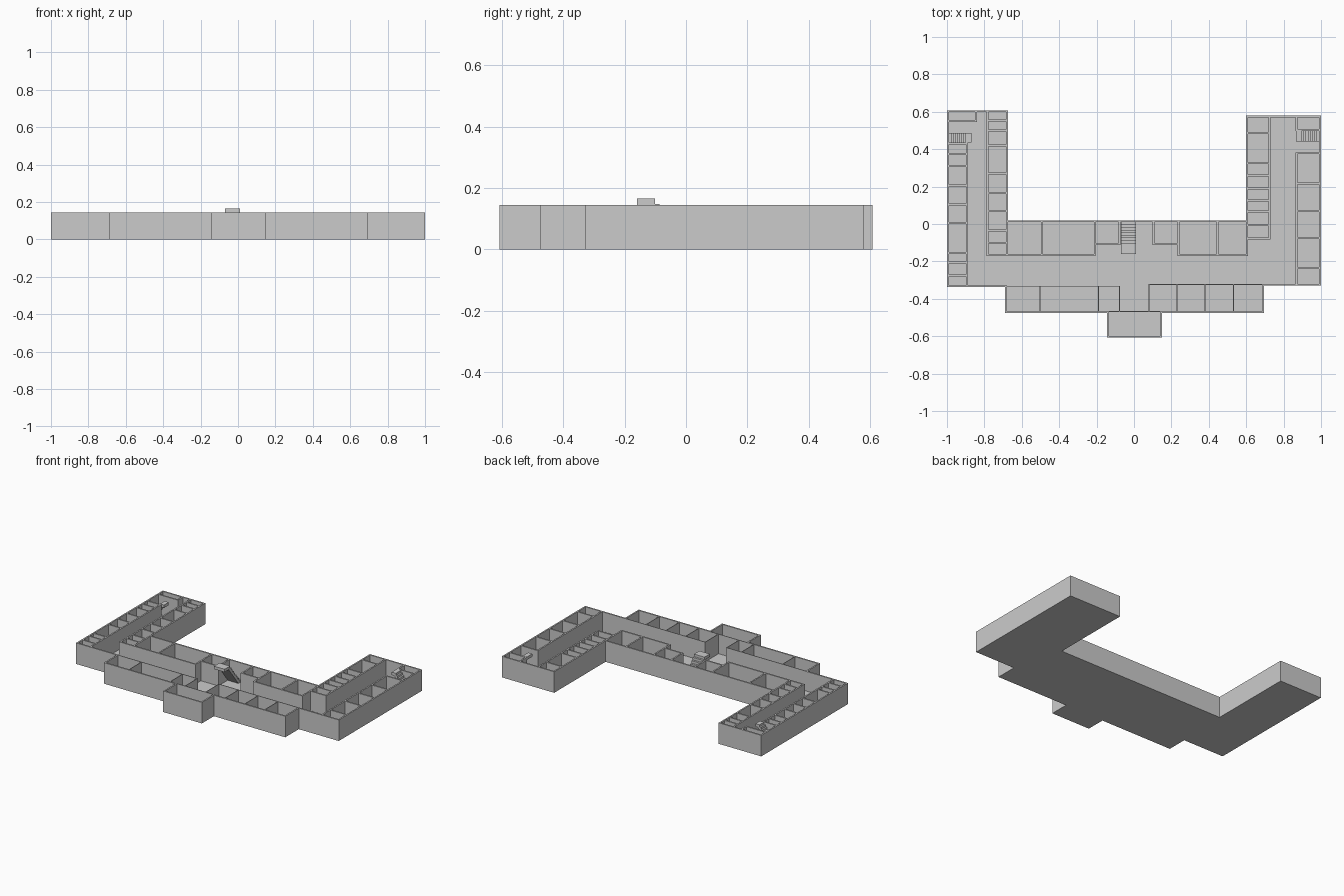
import bpy, bmesh
from mathutils import Matrix

if "Cube" in bpy.data.objects:
    bpy.data.objects.remove(bpy.data.objects["Cube"])

H, FLOOR, T = 0.145, 0.01, 0.01


def finish(name, bm):
    bmesh.ops.recalc_face_normals(bm, faces=bm.faces[:])
    me = bpy.data.meshes.new(name)
    bm.to_mesh(me)
    bm.free()
    ob = bpy.data.objects.new(name, me)
    bpy.context.collection.objects.link(ob)
    return ob


def box(bm, x0, x1, y0, y1, z0=FLOOR / 2, z1=H):
    m = Matrix.Translation(((x0 + x1) / 2, (y0 + y1) / 2, (z0 + z1) / 2))
    m = m @ Matrix.Diagonal((x1 - x0, y1 - y0, z1 - z0, 1))
    bmesh.ops.create_cube(bm, size=1, matrix=m)


def hwall(bm, y, x0, x1, t=T):
    box(bm, x0, x1, y - t / 2, y + t / 2)


def vwall(bm, x, y0, y1, t=T):
    box(bm, x - t / 2, x + t / 2, y0, y1)


# Floor slab and outer wall: footprint raised, inset and hollowed
outline = [(-1, .608), (-1, -.338), (-.69, -.338), (-.69, -.477), (-.145, -.477),
           (-.145, -.608), (.15, -.608), (.15, -.477), (.695, -.477), (.695, -.33),
           (1, -.33), (1, .58), (.6, .58), (.6, .02), (-.675, .02), (-.675, .608)]
bm = bmesh.new()
base = bm.faces.new([bm.verts.new((x, y, 0)) for x, y in outline])
top = bm.faces.new([bm.verts.new((x, y, H)) for x, y in outline])
n = len(outline)
bv, tv = base.verts[:], top.verts[:]
for i in range(n):
    j = (i + 1) % n
    bm.faces.new((bv[i], bv[j], tv[j], tv[i]))
base.normal_flip()
bm.normal_update()
bmesh.ops.inset_region(bm, faces=[top], thickness=T, use_even_offset=True)
inner = bmesh.ops.extrude_discrete_faces(bm, faces=[top])["faces"][0]
for v in inner.verts:
    v.co.z = FLOOR
finish("outer_shell", bm)

# Left wing rooms
bm = bmesh.new()
vwall(bm, -.893, -.333, .435)
for y in (.43, .375, .31, .205, .105, .005, -.155, -.205, -.275):
    hwall(bm, y, -.995, -.893)
hwall(bm, .55, -.995, -.84)
vwall(bm, -.845, .55, .603)
vwall(bm, -.783, -.17, .603)
for y in (.553, .5, .42, .27, .165, .07, -.035, -.1, -.165):
    hwall(bm, y, -.783, -.68)
finish("left_wing_partitions", bm)

# Right wing rooms
bm = bmesh.new()
vwall(bm, .725, -.082, .575)
for y in (.487, .325, .26, .19, .125, .067, -.005, -.077):
    hwall(bm, y, .605, .725)
vwall(bm, .868, -.325, .383)
for y in (.378, .217, .07, -.075, -.235):
    hwall(bm, y, .868, .995)
vwall(bm, .868, .5, .575)
hwall(bm, .503, .863, .995)
finish("right_wing_partitions", bm)

# Back row of rooms in the main block
bm = bmesh.new()
for x in (-.68, -.493, -.21, .238, .447, .605):
    vwall(bm, x, -.17, .015)
for x in (-.077, .104):
    vwall(bm, x, -.112, .015)
hwall(bm, -.165, -.685, -.205)
hwall(bm, -.165, .233, .61)
hwall(bm, -.107, -.21, -.072)
hwall(bm, -.107, .099, .238)
finish("back_room_partitions", bm)

# Front row of rooms, with thin walls
bm = bmesh.new()
t = .004
hwall(bm, -.333, -.685, -.075, t)
hwall(bm, -.323, .078, .69, t)
for x in (-.503, -.19, -.077):
    vwall(bm, x, -.47, -.333, t)
for x in (.08, .23, .38, .532):
    vwall(bm, x, -.47, -.323, t)
hwall(bm, -.468, -.145, .15, t)
finish("front_room_partitions", bm)


def stair(name, start, end, side0, side1, height, axis, landing, steps=9):
    """Stepped flight with a sloping underside, rising from start to end."""
    d = 1 if end > start else -1
    run = (abs(end - start) - landing) / steps
    rise = (height - FLOOR) / steps
    pts = [(start, FLOOR)]
    for i in range(steps):
        pts += [(start + d * run * i, FLOOR + rise * (i + 1)),
                (start + d * run * (i + 1), FLOOR + rise * (i + 1))]
    pts[-1] = (end, height)
    pts += [(end, height - .02), (end - d * landing, height - .02),
            (start + d * .02, FLOOR)]
    bm = bmesh.new()
    place = (lambda a, s, z: (a, s, z)) if axis == "x" else (lambda a, s, z: (s, a, z))
    f = bm.faces.new([bm.verts.new(place(a, side0, z)) for a, z in pts])
    ext = bmesh.ops.extrude_face_region(bm, geom=[f], use_keep_orig=True)["geom"]
    for v in ext:
        if isinstance(v, bmesh.types.BMVert):
            v.co["xy".index("y" if axis == "x" else "x")] = side1
    finish(name, bm)


# Stair flights
stair("central_stair", .01, -.16, -.07, .01, .165, "y", .045)
stair("left_wing_stair", -.99, -.87, .437, .487, H, "x", .02)
stair("right_wing_stair", .99, .865, .44, .497, H, "x", .02)
